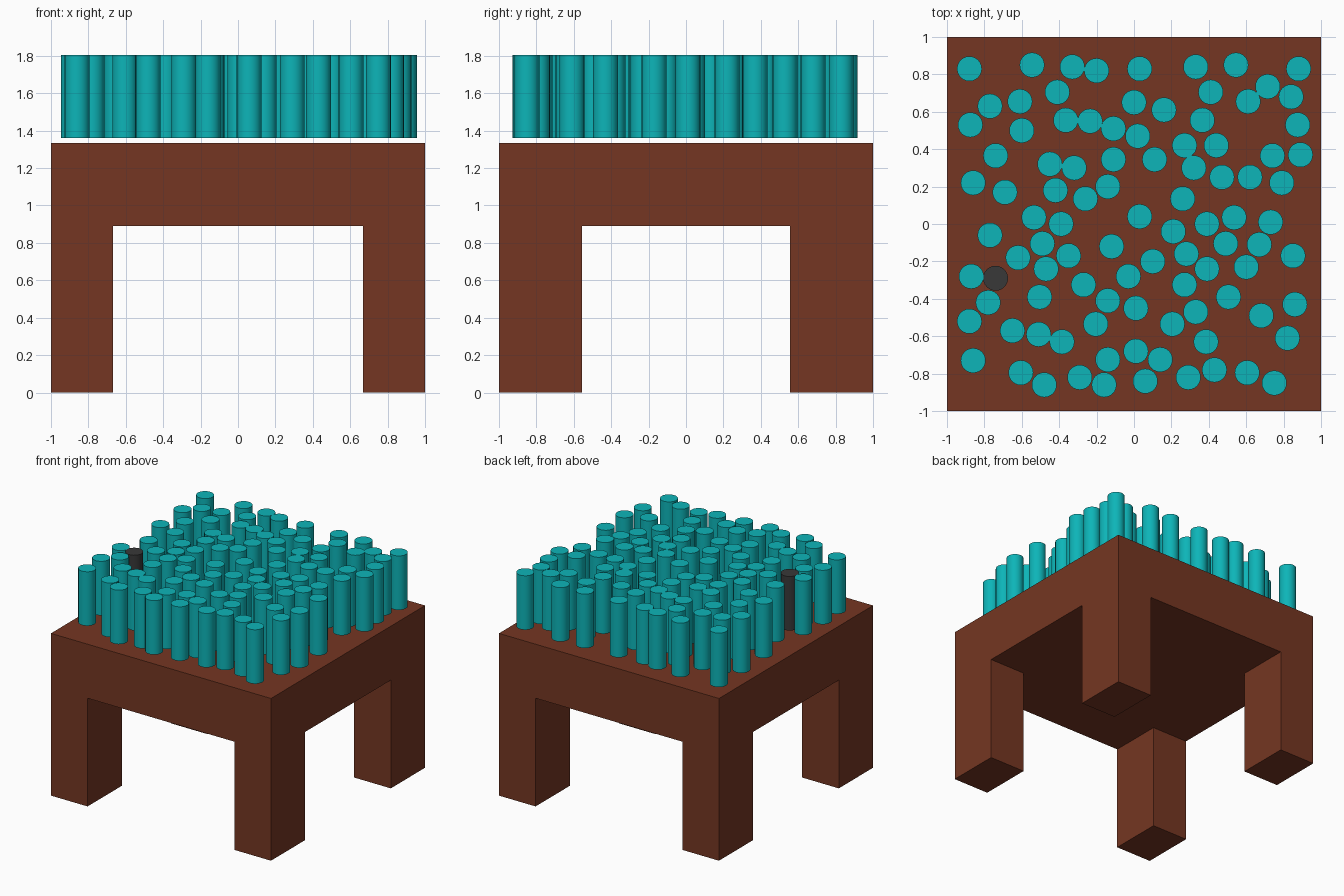
import bpy, bmesh
from math import radians

if "Cube" in bpy.data.objects:
    bpy.data.objects.remove(bpy.data.objects["Cube"])


def material(name, rgb):
    m = bpy.data.materials.new(name)
    m.diffuse_color = (*rgb, 1)
    m.use_nodes = True
    m.node_tree.nodes["Principled BSDF"].inputs["Base Color"].default_value = m.diffuse_color
    return m


BROWN = material("brown", (0.178, 0.037, 0.016))
TEAL = material("teal", (0.004, 0.46, 0.48))
DARK = material("charcoal", (0.04, 0.04, 0.04))

LEG_X, LEG_Y = 0.667, 0.556          # inner faces of the legs
SLAB_LOW, SLAB_TOP = 0.889, 1.333
PIN_R, PIN_LOW, PIN_TOP = 0.0667, 1.36, 1.804


def link(name, bm, mat):
    me = bpy.data.meshes.new(name)
    bm.to_mesh(me)
    bm.free()
    me.materials.append(mat)
    ob = bpy.data.objects.new(name, me)
    bpy.context.collection.objects.link(ob)
    return ob


# Table: one slab, split along the leg lines, corner faces pulled down as legs
bm = bmesh.new()
bmesh.ops.create_cube(bm, size=2)
for v in bm.verts:
    v.co.z = SLAB_TOP if v.co.z > 0 else SLAB_LOW
for axis, cut in ((0, LEG_X), (1, LEG_Y)):
    for s in (-1, 1):
        co, no = [0, 0, 0], [0, 0, 0]
        co[axis], no[axis] = s * cut, 1
        bmesh.ops.bisect_plane(bm, geom=bm.verts[:] + bm.edges[:] + bm.faces[:],
                               plane_co=co, plane_no=no)
corners = []
for f in bm.faces:
    c = f.calc_center_median()
    if c.z < SLAB_LOW + 0.01 and abs(c.x) > LEG_X and abs(c.y) > LEG_Y:
        corners.append(f)
for f in corners:
    leg = bmesh.ops.extrude_discrete_faces(bm, faces=[f])["faces"][0]
    for v in leg.verts:
        v.co.z = 0
bmesh.ops.recalc_face_normals(bm, faces=bm.faces[:])
link("table", bm, BROWN)

# Pins that stand in left/right mirrored pairs
paired = [
    (.88, .83), (.545, .85), (.33, .84), (.41, .705), (.61, .655), (.875, .53),
    (.365, .555), (.32, .30), (.74, .365), (.11, .345), (.26, .135),
    (.535, .035), (.39, 0), (.49, -.105), (.27, -.325), (.505, -.39),
    (.205, -.535), (.385, -.63), (.14, -.725), (.29, -.82), (.605, -.795),
]
# Pins scattered singly
single = [
    (-.20, .82), (.03, .83), (-.77, .63), (0, .65), (.16, .61), (.715, .735),
    (.84, .68), (-.60, .50), (-.235, .55), (-.11, .51), (.02, .47),
    (.27, .42), (.44, .42), (.89, .37), (-.45, .32), (.47, .25), (.62, .25),
    (.79, .22), (-.86, .22), (-.69, .17), (-.42, .18), (-.14, .20),
    (.03, .04), (.21, -.04), (.73, .01), (-.77, -.06), (-.12, -.12),
    (.67, -.11), (.85, -.17), (-.62, -.18), (-.35, -.17), (.28, -.16),
    (.10, -.20), (.39, -.24), (.60, -.23), (-.87, -.28), (-.47, -.24),
    (-.03, -.28), (-.78, -.42), (-.14, -.41), (.01, -.45), (.86, -.43),
    (.33, -.47), (.68, -.49), (-.88, -.52), (-.65, -.57), (-.51, -.59),
    (.82, -.61), (-.86, -.73), (.01, -.68), (-.48, -.86), (-.16, -.86),
    (.06, -.84), (.43, -.78), (.75, -.85),
]

# One cylinder mesh shared by every teal pin, a second one for the dark pin
def pin_mesh(name, mat):
    bpy.ops.mesh.primitive_cylinder_add(vertices=24, radius=PIN_R,
                                        depth=PIN_TOP - PIN_LOW)
    ob = bpy.context.object
    ob.name = ob.data.name = name
    ob.data.materials.append(mat)
    bpy.ops.object.shade_smooth_by_angle(angle=radians(40))
    return ob


MID = (PIN_LOW + PIN_TOP) / 2
first = pin_mesh("pin", TEAL)
spots = [(s * x, y) for x, y in paired for s in (-1, 1)] + single
for i, (x, y) in enumerate(spots):
    ob = first if i == 0 else first.copy()
    if i:
        bpy.context.collection.objects.link(ob)
    ob.location = (x, y, MID)

pin_mesh("dark_pin", DARK).location = (-.74, -.29, MID)
